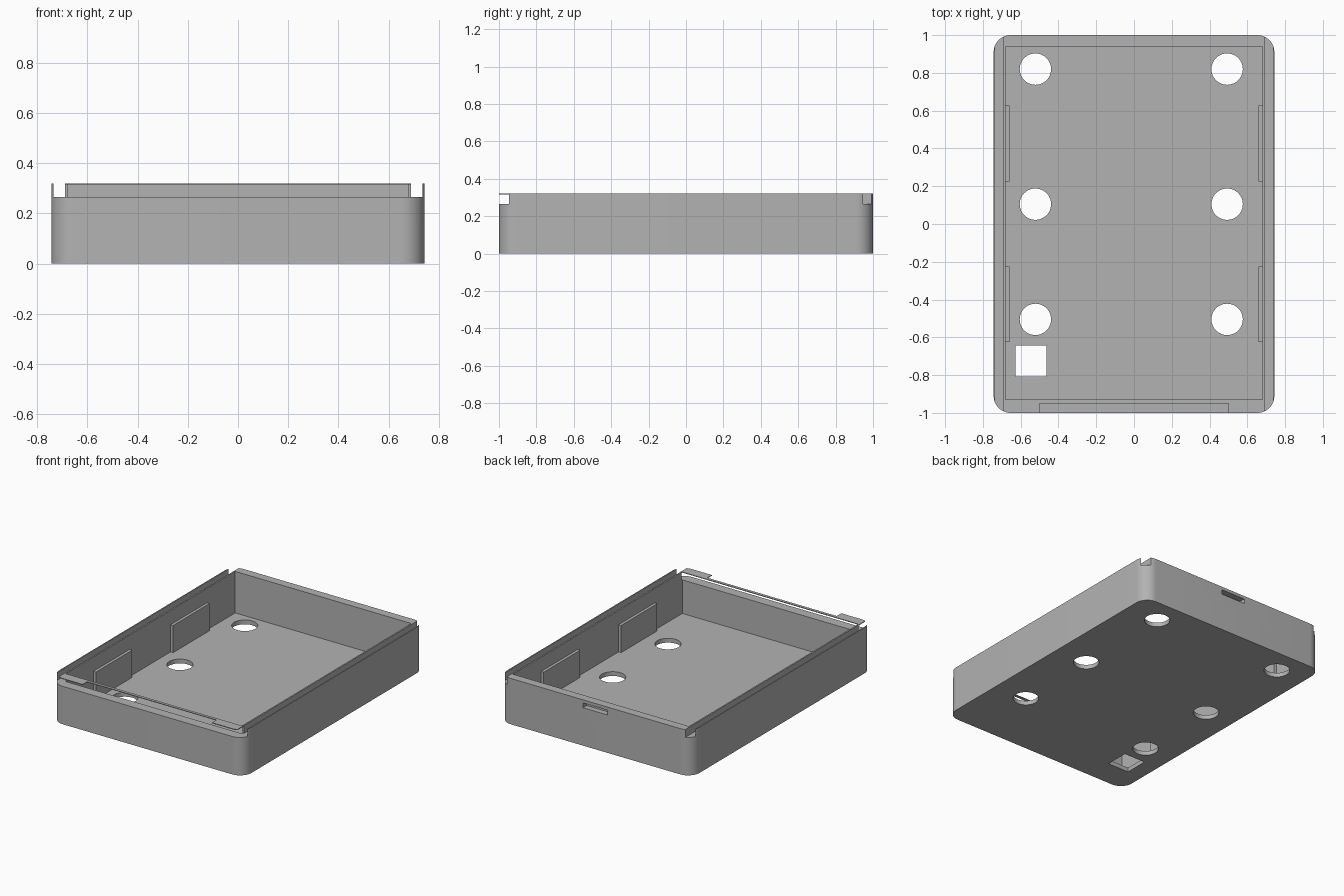
import bpy, bmesh, math
from mathutils import Matrix, Vector

cube = bpy.data.objects.get("Cube")
if cube:
    bpy.data.objects.remove(cube, do_unlink=True)

# One grey plastic for every part
grey = bpy.data.materials.new("grey_plastic")
grey.use_nodes = True
colour = (0.45, 0.45, 0.45, 1)
grey.diffuse_color = colour
grey.node_tree.nodes["Principled BSDF"].inputs["Base Color"].default_value = colour


def add_object(name, bm):
    mesh = bpy.data.meshes.new(name)
    bmesh.ops.recalc_face_normals(bm, faces=bm.faces)
    bm.to_mesh(mesh)
    bm.free()
    mesh.materials.append(grey)
    obj = bpy.data.objects.new(name, mesh)
    bpy.context.collection.objects.link(obj)
    return obj


def box(name, xs, ys, zs, corner=0):
    """Box between limits, with optional rounded vertical edges."""
    bm = bmesh.new()
    bmesh.ops.create_cube(bm, size=1)
    for v in bm.verts:
        v.co = Vector([sum(r) / 2 + c * (r[1] - r[0]) for r, c in zip((xs, ys, zs), v.co)])
    if corner:
        uprights = [e for e in bm.edges if abs(e.verts[0].co.z - e.verts[1].co.z) > 0.01]
        bmesh.ops.bevel(bm, geom=uprights, offset=corner, segments=12,
                        profile=0.5, affect='EDGES')
    return add_object(name, bm)


def cylinder(name, x, y, radius):
    bm = bmesh.new()
    bmesh.ops.create_cone(bm, cap_ends=True, segments=48, radius1=radius, radius2=radius,
                          depth=0.2, matrix=Matrix.Translation((x, y, 0)))
    return add_object(name, bm)


def cut(target, cutter):
    cutter.hide_render = True
    mod = target.modifiers.new("cut", 'BOOLEAN')
    mod.operation = 'DIFFERENCE'
    mod.solver = 'EXACT'
    mod.object = cutter
    bpy.context.view_layer.objects.active = target
    bpy.ops.object.modifier_apply(modifier=mod.name)
    bpy.data.objects.remove(cutter, do_unlink=True)


# Tray shell with rounded corners
tray = box("tray", (-0.743, 0.743), (-1, 1), (0, 0.32), corner=0.09)
cut(tray, box("cavity", (-0.68, 0.68), (-0.93, 0.94), (0.03, 0.5)))

# Lid entry through the front wall, leaving a thin strip on top
cut(tray, box("lid_entry", (-0.71, 0.71), (-1.1, -0.92), (0.265, 0.315)))
cut(tray, box("strip_gap", (-0.5, 0.5), (-1.1, -0.95), (0.29, 0.5)))

# Lid grooves along both side walls
for side in (-1, 1):
    cut(tray, box("groove", sorted((side * 0.69, side * 0.735)), (-1.1, 1.1), (0.265, 0.5)))

# Latch slot in the back wall
cut(tray, box("latch_slot", (-0.095, 0.095), (0.96, 1.1), (0.265, 0.298)))

# Floor openings: six round holes and one square one
for x in (-0.522, 0.493):
    for y in (-0.505, 0.105, 0.82):
        cut(tray, cylinder("hole", x, y, 0.083))
cut(tray, box("square_hole", (-0.627, -0.463), (-0.808, -0.643), (-0.1, 0.1)))

# Thin spacer plates inside the side walls
for side, label in ((-1, "right"), (1, "left")):
    for ys, place in (((-0.625, -0.225), "front"), ((0.225, 0.628), "back")):
        box(f"{label}_{place}_spacer", sorted((side * 0.66, side * 0.68)), ys, (0.03, 0.22))

# Smooth the round corners and holes, keep edges sharp
bpy.ops.object.select_all(action='DESELECT')
tray.select_set(True)
bpy.context.view_layer.objects.active = tray
bpy.ops.object.shade_smooth_by_angle(angle=math.radians(30))
